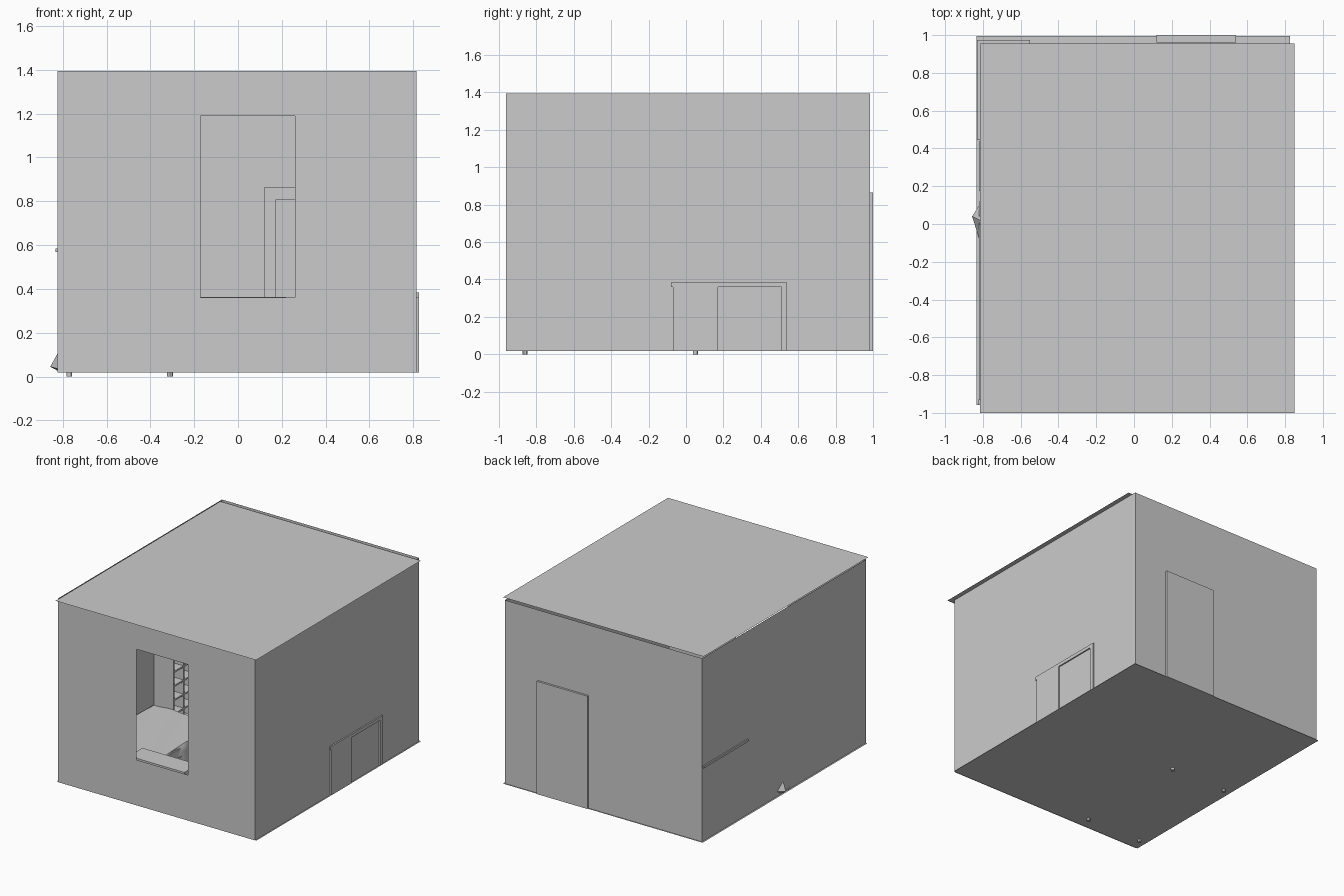
import bpy, bmesh, math

if "Cube" in bpy.data.objects:
    bpy.data.objects.remove(bpy.data.objects["Cube"])

def mesh_object(name, bm):
    me = bpy.data.meshes.new(name)
    bm.to_mesh(me)
    bm.free()
    ob = bpy.data.objects.new(name, me)
    bpy.context.collection.objects.link(ob)
    return ob

def quads(name, faces):
    bm = bmesh.new()
    for f in faces:
        bm.faces.new([bm.verts.new(p) for p in f])
    bmesh.ops.remove_doubles(bm, verts=bm.verts, dist=1e-5)
    return mesh_object(name, bm)

def boxes(name, items):
    """Boxes given as (x0, x1, y0, y1, z0, z1), joined in one object."""
    bm = bmesh.new()
    for x0, x1, y0, y1, z0, z1 in items:
        vs = bmesh.ops.create_cube(bm, size=1)['verts']
        for v in vs:
            v.co = ((x0 + x1) / 2 + v.co.x * (x1 - x0),
                    (y0 + y1) / 2 + v.co.y * (y1 - y0),
                    (z0 + z1) / 2 + v.co.z * (z1 - z0))
    return mesh_object(name, bm)

def flat(x0, x1, y0, y1, z):
    return [(x0, y0, z), (x1, y0, z), (x1, y1, z), (x0, y1, z)]

def front(x0, x1, z0, z1, y):
    return [(x0, y, z0), (x1, y, z0), (x1, y, z1), (x0, y, z1)]

def side(y0, y1, z0, z1, x):
    return [(x, y0, z0), (x, y1, z0), (x, y1, z1), (x, y0, z1)]

X0, X1, Y0, Y1, Z0, Z1 = -0.823, 0.815, -0.963, 0.985, 0.018, 1.395

# Room shell: thin sheets, the ceiling slightly shifted
quads("floor", [flat(-0.835, 0.825, -0.958, 0.995, Z0)])
quads("ceiling", [flat(-0.815, 0.85, -1.0, 0.955, Z1)])
quads("left_wall", [side(Y0, Y1, Z0, Z1, X0)])
quads("right_wall", [side(Y0, Y1, Z0, Z1, X1)])
quads("back_wall", [front(X0, X1, Z0, Z1, Y1)])
wx0, wx1, wz0, wz1 = -0.17, 0.26, 0.36, 1.19
quads("front_wall", [front(X0, wx0, Z0, Z1, Y0), front(wx1, X1, Z0, Z1, Y0),
                     front(wx0, wx1, Z0, wz0, Y0), front(wx0, wx1, wz1, Z1, Y0)])

# Door in the back wall with its frame on the room side
boxes("door_frame", [(0.12, 0.17, 0.96, 1.0, Z0, 0.865), (0.49, 0.54, 0.96, 1.0, Z0, 0.865),
                     (0.17, 0.49, 0.96, 1.0, 0.805, 0.865)])
boxes("door_panel", [(0.17, 0.49, 0.975, 1.0, Z0, 0.805)])

# Desk on the right wall, drawers on one side and a kneehole
boxes("desk", [(0.51, 0.825, -0.08, 0.54, 0.36, 0.385), (0.52, 0.825, -0.07, 0.17, Z0, 0.36),
               (0.52, 0.825, 0.51, 0.54, Z0, 0.36)])
boxes("desk_drawers", [(0.51, 0.52, -0.06, 0.16, 0.03 + i * 0.11, 0.13 + i * 0.11) for i in range(3)])

# Low chest below the window
boxes("window_chest", [(-0.24, 0.22, -0.95, -0.79, Z0, 0.364)])

# Bed with four feet
boxes("bed_frame", [(-0.82, -0.27, -0.93, 0.12, 0.05, 0.10)])
boxes("mattress", [(-0.81, -0.28, -0.92, 0.11, 0.10, 0.155)])
boxes("headboard", [(-0.822, -0.26, -0.958, -0.93, Z0, 0.45)])
bm = bmesh.new()
for x in (-0.77, -0.31):
    for y in (-0.86, 0.05):
        vs = bmesh.ops.create_cone(bm, cap_ends=True, segments=12, radius1=0.013,
                                   radius2=0.013, depth=0.05)['verts']
        bmesh.ops.translate(bm, verts=vs, vec=(x, y, 0.025))
mesh_object("bed_feet", bm)

# Pillow
bm = bmesh.new()
bmesh.ops.create_uvsphere(bm, u_segments=24, v_segments=12, radius=1)
for v in bm.verts:
    x, y, z = v.co
    v.co = (-0.545 + 0.19 * math.copysign(abs(x) ** 0.6, x),
            -0.81 + 0.09 * math.copysign(abs(y) ** 0.6, y), 0.185 + 0.04 * z)
mesh_object("pillow", bm)

# Blanket: a sheet with hanging, rippled edges
bm = bmesh.new()
N = 40
bmesh.ops.create_grid(bm, x_segments=N, y_segments=N, size=1)
for v in bm.verts:
    u, w = v.co.x, v.co.y
    x, y = -0.545 + 0.34 * u, -0.29 + 0.46 * w
    z = 0.168 + 0.004 * math.sin(9 * u + 5 * w)
    over = max(0, x + 0.285)
    if over:
        x = -0.285 + 0.25 * over + 0.008 * math.sin(14 * w)
        z -= over * 1.6
    x = max(x, -0.815)
    v.co = (x, y, z)
mesh_object("blanket", bm)

# Blanket corner poking through the left wall
quads("blanket_corner", [[(-0.80, -0.14, 0.03), (-0.857, 0.04, 0.045), (-0.815, 0.02, 0.12)],
                         [(-0.857, 0.04, 0.045), (-0.80, 0.13, 0.06), (-0.815, 0.02, 0.12)],
                         [(-0.80, -0.14, 0.03), (-0.81, 0.06, 0.02), (-0.857, 0.04, 0.045)],
                         [(-0.81, 0.06, 0.02), (-0.80, 0.13, 0.06), (-0.857, 0.04, 0.045)]])

# Open bookcase on the left wall
t = 0.012
boxes("bookcase", [(-0.82, -0.66, y, y + t, Z0, 0.55) for y in (0.175, 0.295, 0.425)] +
      [(-0.82, -0.66, 0.175, 0.437, Z0 + i * 0.106, Z0 + i * 0.106 + t) for i in range(6)])

# Corner unit with a top board
boxes("corner_unit", [(-0.832, -0.55, 0.445, 0.975, 0.568, 0.585),
                      (-0.82, -0.56, 0.45, 0.465, Z0, 0.568),
                      (-0.82, -0.56, 0.955, 0.97, Z0, 0.568),
                      (-0.82, -0.56, 0.465, 0.955, 0.29, 0.305)])

for n in ("pillow", "blanket", "bed_feet"):
    ob = bpy.data.objects[n]
    bpy.ops.object.select_all(action='DESELECT')
    ob.select_set(True)
    bpy.context.view_layer.objects.active = ob
    bpy.ops.object.shade_smooth_by_angle()
